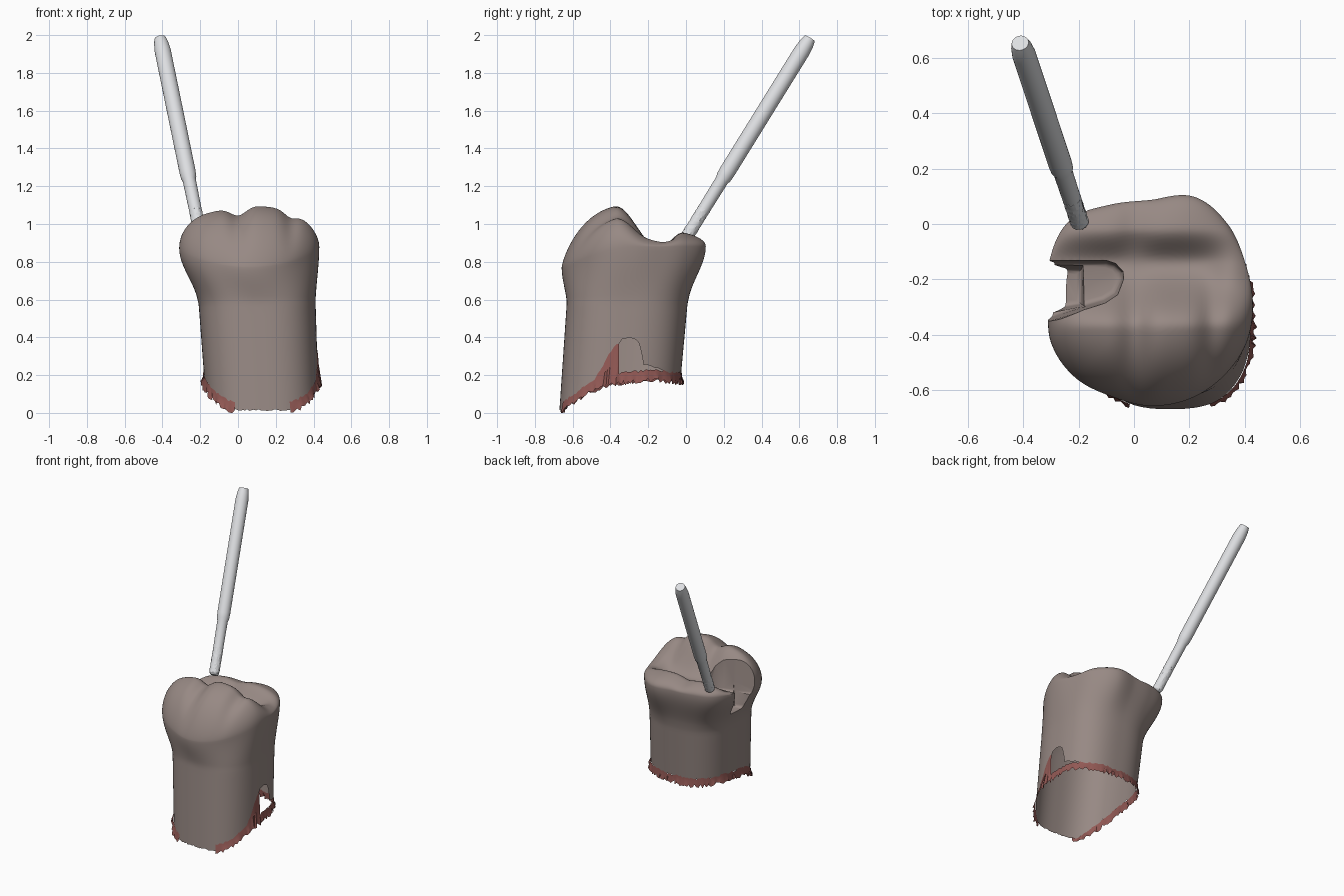
import bpy, bmesh, math, random
from mathutils import Vector

if "Cube" in bpy.data.objects:
    bpy.data.objects.remove(bpy.data.objects["Cube"])

random.seed(4)
N = 160


def material(name, rgb):
    m = bpy.data.materials.new(name)
    m.diffuse_color = (*rgb, 1)
    m.use_nodes = True
    m.node_tree.nodes["Principled BSDF"].inputs["Base Color"].default_value = m.diffuse_color
    return m


TOOTH = material("tooth_taupe", (0.31, 0.25, 0.23))
GUM = material("gum_red", (0.29, 0.10, 0.09))
METAL = material("bur_steel", (0.72, 0.73, 0.75))


def make(name, verts, faces, mat, smooth=35):
    me = bpy.data.meshes.new(name)
    me.from_pydata(verts, [], faces)
    bm = bmesh.new()
    bm.from_mesh(me)
    bmesh.ops.recalc_face_normals(bm, faces=bm.faces)
    bm.to_mesh(me)
    bm.free()
    me.materials.append(mat)
    ob = bpy.data.objects.new(name, me)
    bpy.context.collection.objects.link(ob)
    if smooth:
        shade(ob, smooth)
    return ob


def activate(ob):
    bpy.ops.object.select_all(action='DESELECT')
    ob.select_set(True)
    bpy.context.view_layer.objects.active = ob


def shade(ob, angle):
    activate(ob)
    bpy.ops.object.shade_smooth_by_angle(angle=math.radians(angle))


def sstep(t):
    t = max(0.0, min(1.0, t))
    return t * t * (3 - 2 * t)


def interp(pts, x, ease=lambda t: t):
    for (x0, y0), (x1, y1) in zip(pts, pts[1:]):
        if x <= x1:
            return y0 + (y1 - y0) * ease(max(0, (x - x0) / (x1 - x0)))
    return pts[-1][1]


def bump(x, c, w):
    return math.exp(-((x - c) / w) ** 2)


# crown outline: radius every 22.5 degrees around the centre
CX, CY = 0.06, -0.28
RADII = [.37, .37, .395, .41, .367, .379, .414, .395,
         .37, .39, .388, .372, .378, .38, .378, .378]


def crown(a):
    u = a / (2 * math.pi) * 16
    i, t = int(u), u - int(u)
    p = [RADII[(i + k) % 16] for k in (-1, 0, 1, 2)]
    r = 0.5 * (2 * p[1] + (p[2] - p[0]) * t + (2 * p[0] - 5 * p[1] + 4 * p[2] - p[3]) * t * t
               + (3 * p[1] - p[0] - 3 * p[2] + p[3]) * t ** 3)
    return CX + r * math.cos(a), CY + r * math.sin(a)


def root(a, z):
    # rounded-square root section, leaning slightly with height
    t = min(z, 0.6) / 0.6
    c, s = math.cos(a), math.sin(a)
    k = (abs(c) ** 2.6 + abs(s) ** 2.6) ** (-1 / 2.6)
    return (0.132 - 0.032 * t + (0.297 + 0.013 * t) * k * c,
            -0.358 + 0.048 * t + (0.313 + 0.007 * t) * k * s)


def low_edge(y):
    return interp([(-.67, .012), (-.63, .02), (-.6, .05), (-.5, .12), (-.4, .16), (-.2, .185), (0, .165)], y)


def tooth_edge(x, y):
    z = low_edge(y) + 0.035 * sstep((y + 0.65) / 0.1)
    d = abs((y + 0.32) / 0.085)
    if x > 0.3 and d < 1:                      # arched break in the right wall
        z = 0.40 - 0.15 * d ** 3
    elif x > 0.3 and y > -0.25:
        z += 0.04 * sstep((-0.08 - y) / 0.16)
    return z


def biting_height(x, y):
    h = interp([(-.38, 1.105), (-.14, .87), (-.01, .975)], y, sstep)
    front = sstep((-0.14 - y) / 0.2)
    back = sstep((y + 0.14) / 0.1)
    h -= front * (0.05 * bump(x, 0.0, 0.06) + 0.035 * bump(x, 0.28, 0.045) + 0.01 * bump(x, -.12, .08))
    h -= back * 0.025 * bump(x, 0.0, 0.06)
    return h + 0.06 * bump(x, 0.37, 0.08) * bump(y, -0.15, 0.08)


# tooth: root rings, crown bulge, then a domed biting surface
angles = [2 * math.pi * i / N for i in range(N)]
rim = [0.88 - 0.11 * max(0, -math.sin(a)) ** 1.5 for a in angles]
rows = []
ends = [tooth_edge(*root(a, 0.15)) + random.uniform(-.005, .005) for a in angles]
for k in range(14):
    row = []
    for a, e in zip(angles, ends):
        z = e + (0.56 - e) * k / 13
        row.append((*root(a, z), z))
    rows.append(row)
for k in range(1, 15):
    row = []
    for a, zr in zip(angles, rim):
        t = k / 14
        z = 0.56 + (zr - 0.56) * t
        (rx, ry), (cx, cy), w = root(a, z), crown(a), sstep(t)
        row.append((rx + (cx - rx) * w, ry + (cy - ry) * w, z))
    rows.append(row)
for k in range(1, 30):
    s = math.cos(k / 30 * math.pi / 2)         # rings crowd near the rim
    row = []
    for a, zr in zip(angles, rim):
        cx, cy = crown(a)
        x, y = CX + (cx - CX) * s, CY + (cy - CY) * s
        f = (1 - s ** 2.5) ** (0.47 + 0.28 * max(0, -math.sin(a)) ** 2)
        row.append((x, y, zr + (biting_height(x, y) - zr) * f))
    rows.append(row)
verts = [v for r in rows for v in r]
faces = [(k * N + i, k * N + (i + 1) % N, (k + 1) * N + (i + 1) % N, (k + 1) * N + i)
         for k in range(len(rows) - 1) for i in range(N)]
top = len(verts)
plug = Vector((0.12, -0.34, 0.36))             # temporary cap so the cut is clean
verts += [(CX, CY, biting_height(CX, CY)), tuple(plug)]
faces += [(top - N + i, top - N + (i + 1) % N, top) for i in range(N)]
faces += [((i + 1) % N, i, top + 1) for i in range(N)]
tooth = make("tooth", verts, faces, TOOTH, 0)


# cavity cutters: tapered prisms with softened floors
def cut(name, upper, lower, z0, z1):
    n = len(upper)
    v = [(x, y, z0) for x, y in lower] + [(x, y, z1) for x, y in upper]
    f = [tuple(range(n)), tuple(range(n, 2 * n))]
    f += [(i, (i + 1) % n, n + (i + 1) % n, n + i) for i in range(n)]
    ob = make(name, v, f, TOOTH, 0)
    bm = bmesh.new()
    bm.from_mesh(ob.data)
    floor = [e for e in bm.edges if all(p.co.z < z0 + 1e-4 for p in e.verts)]
    bmesh.ops.bevel(bm, geom=floor, offset=0.018, segments=3, profile=0.5, affect='EDGES')
    bm.to_mesh(ob.data)
    bm.free()
    activate(tooth)
    m = tooth.modifiers.new(name, 'BOOLEAN')
    m.operation, m.solver, m.object = 'DIFFERENCE', 'EXACT', ob
    bpy.ops.object.modifier_apply(modifier=name)
    bpy.data.objects.remove(ob)


cut("cavity_top",
    [(-.5, -.10), (-.28, -.11), (-.10, -.11), (-.05, -.125), (-.025, -.16), (-.025, -.20),
     (-.05, -.26), (-.10, -.29), (-.18, -.315), (-.31, -.37), (-.5, -.45)],
    [(-.5, -.14), (-.28, -.14), (-.10, -.14), (-.07, -.15), (-.045, -.175), (-.045, -.20),
     (-.07, -.25), (-.11, -.275), (-.18, -.295), (-.31, -.34), (-.5, -.41)], 0.79, 1.1)
cut("cavity_side",
    [(-.5, -.13), (-.18, -.14), (-.175, -.30), (-.5, -.37)],
    [(-.5, -.16), (-.19, -.165), (-.19, -.29), (-.5, -.34)], 0.69, 0.86)

# remove the plug so the root is an open shell
bm = bmesh.new()
bm.from_mesh(tooth.data)
bmesh.ops.delete(bm, geom=[v for v in bm.verts if (v.co - plug).length < 1e-3], context='VERTS')
bm.to_mesh(tooth.data)
bm.free()
shade(tooth, 35)

# ragged gum remnant round the lower edge, absent at the front
gv, gf, ys = [], [], []
for a in angles:
    x, y = root(a, 0.15)
    lo = low_edge(y)
    hi = lo + 0.035 + random.uniform(0, .015)
    if x > 0.3 and -0.5 < y < -0.37:           # tall scrap beside the break
        hi = lo + 0.04 + 0.15 * sstep((y + 0.5) / 0.12) + random.uniform(0, .015)
    ys.append(y)
    out = random.uniform(0.006, 0.022)
    low = max(0.0, lo - random.uniform(0.0, 0.025))
    for z, o in ((hi, 0.003), ((lo + hi) / 2, 0.006), (low, out)):
        px, py = root(a, z)
        gv.append((px + o * math.cos(a), py + o * math.sin(a), z))
for i in range(N):
    j = (i + 1) % N
    if min(ys[i], ys[j]) > -0.645:
        for k in range(2):
            gf.append((3 * i + k, 3 * j + k, 3 * j + k + 1, 3 * i + k + 1))
make("gum_remnant", gv, gf, GUM, 30)

# dental bur: lathed along a tilted axis
TIP, END = Vector((-0.195, 0.0, 0.925)), Vector((-0.412, 0.655, 1.982))
axis = (END - TIP).normalized()
side = axis.orthogonal().normalized()
other = axis.cross(side)
LENGTH = (END - TIP).length


def lathe(name, profile, n, rough=0.0, smooth=35):
    v, f = [], []
    for d, r in profile:
        for i in range(n):
            a = 2 * math.pi * i / n
            q = r + random.uniform(-rough, rough)
            v.append(TIP + axis * (d + random.uniform(-rough, rough))
                     + side * q * math.cos(a) + other * q * math.sin(a))
    m = len(profile)
    f = [(k * n + i, k * n + (i + 1) % n, (k + 1) * n + (i + 1) % n, (k + 1) * n + i)
         for k in range(m - 1) for i in range(n)]
    f += [tuple(range(n)), tuple(range((m - 1) * n, m * n))]
    return make(name, v, f, METAL, smooth)


lathe("bur_shank", [(.17, .0335), (.365, .035), (.385, .041), (.42, .043), (LENGTH - .08, .043),
                    (LENGTH - .03, .038), (LENGTH, .031)], 32)
lathe("bur_grit_tip", [(0, .022), (.008, .029)] + [(.016 + .008 * k, .0335) for k in range(22)],
      28, 0.0015, 20)
